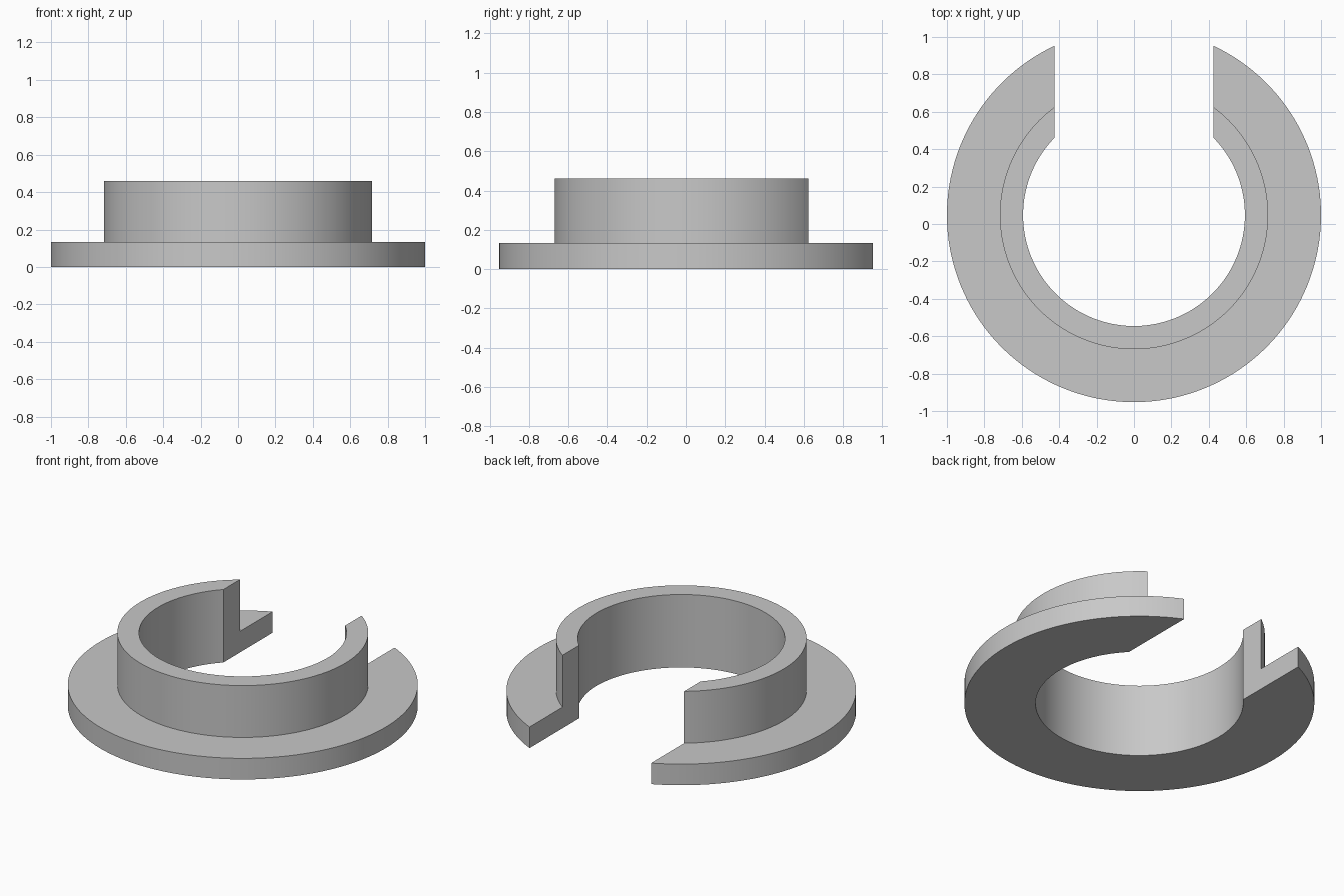
import bpy
import bmesh
from math import asin, cos, sin, pi, radians

if "Cube" in bpy.data.objects:
    bpy.data.objects.remove(bpy.data.objects["Cube"], do_unlink=True)

BORE, COLLAR, FLANGE = 0.593, 0.717, 1.0      # radii
FLANGE_TOP, COLLAR_TOP = 0.133, 0.46          # heights
SLOT = 0.425                                  # half width of the rear opening
CENTRE_Y = 0.0475
SEGMENTS = 128

# Stepped L-shaped section: radius, height
profile = [(BORE, 0), (FLANGE, 0), (FLANGE, FLANGE_TOP),
           (COLLAR, FLANGE_TOP), (COLLAR, COLLAR_TOP), (BORE, COLLAR_TOP)]


def section(bm, t):
    """One section of the ring; each radius starts and ends on the slot wall."""
    ring = []
    for r, z in profile:
        start = asin(SLOT / r)
        a = start + t * (2 * pi - 2 * start)
        ring.append(bm.verts.new((r * sin(a), CENTRE_Y + r * cos(a), z)))
    return ring


# Sweep the section around the open ring and cap both slot walls
bm = bmesh.new()
rings = [section(bm, i / SEGMENTS) for i in range(SEGMENTS + 1)]
count = len(profile)
for a, b in zip(rings, rings[1:]):
    for j in range(count):
        k = (j + 1) % count
        bm.faces.new((a[j], a[k], b[k], b[j]))
bm.faces.new(rings[0])
bm.faces.new(rings[-1][::-1])
bmesh.ops.recalc_face_normals(bm, faces=bm.faces[:])

mesh = bpy.data.meshes.new("slotted_flange_collar")
bm.to_mesh(mesh)
bm.free()
part = bpy.data.objects.new("slotted_flange_collar", mesh)
bpy.context.collection.objects.link(part)

# Plain grey
grey = bpy.data.materials.new("plain_grey")
grey.use_nodes = True
colour = (0.58, 0.58, 0.58, 1)
grey.diffuse_color = colour
grey.node_tree.nodes["Principled BSDF"].inputs["Base Color"].default_value = colour
mesh.materials.append(grey)

# Smooth round walls with sharp edges
bpy.ops.object.select_all(action="DESELECT")
part.select_set(True)
bpy.context.view_layer.objects.active = part
bpy.ops.object.shade_smooth_by_angle(angle=radians(30))
